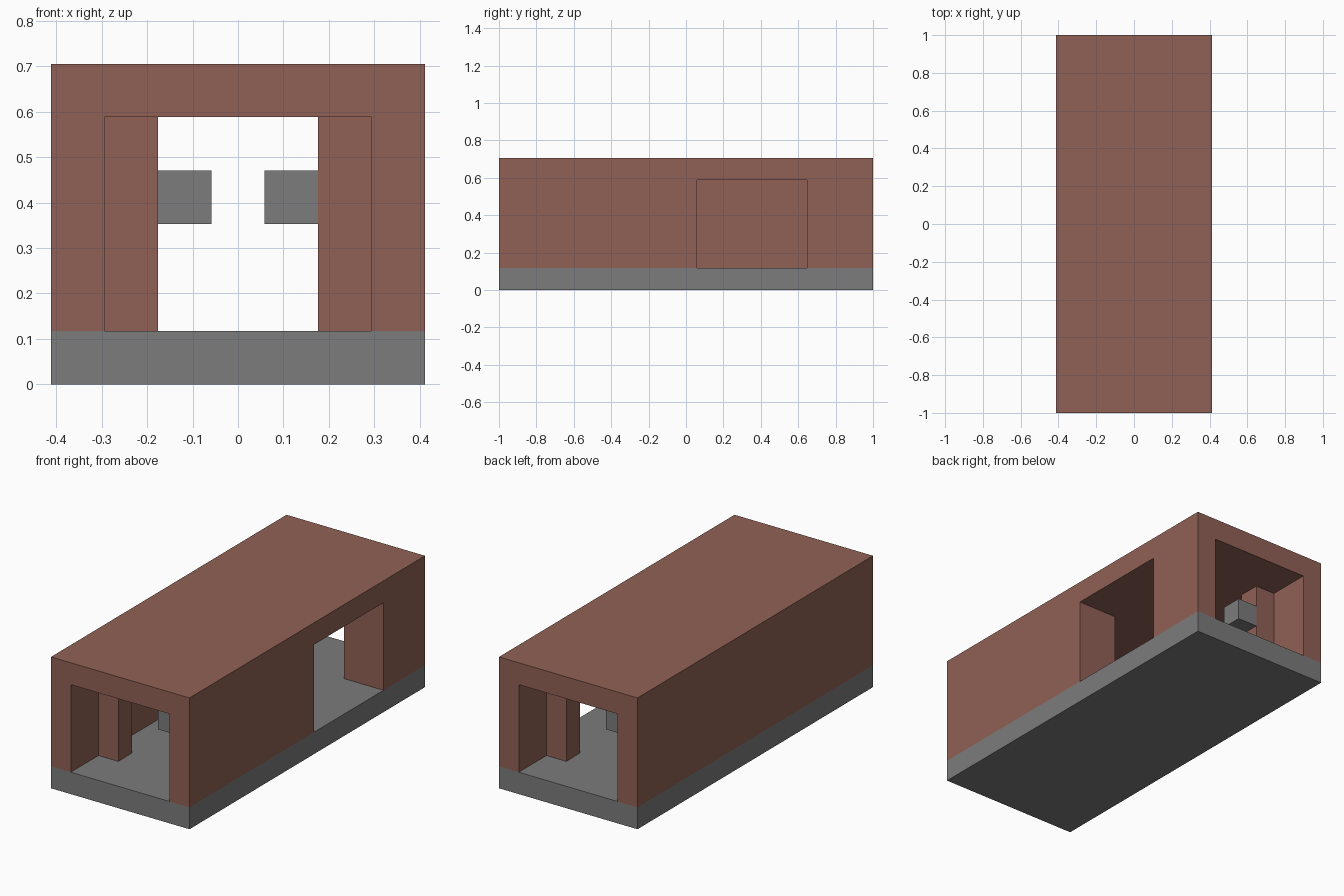
import bpy
import bmesh

cube = bpy.data.objects.get("Cube")
if cube:
    bpy.data.objects.remove(cube, do_unlink=True)

# All measures are in grid units; the model is 34 units long
U = 2 / 34
HALF_W, HALF_L = 7, 17
FLOOR, CEILING, TOP = 2, 10, 12
WALL_IN, POST_IN = 5, 3


def make_material(name, colour):
    mat = bpy.data.materials.new(name)
    mat.use_nodes = True
    mat.diffuse_color = (*colour, 1)
    mat.node_tree.nodes["Principled BSDF"].inputs["Base Color"].default_value = (*colour, 1)
    return mat


brown = make_material("red brown", (0.28, 0.12, 0.09))
grey = make_material("mid grey", (0.2, 0.2, 0.2))


def prism(name, outline, z0, z1, mat):
    """Extrude a plan outline upward from z0 to z1."""
    bm = bmesh.new()
    base = bm.faces.new([bm.verts.new((x * U, y * U, z0 * U)) for x, y in outline])
    extruded = bmesh.ops.extrude_face_region(bm, geom=[base])["geom"]
    verts = [v for v in extruded if isinstance(v, bmesh.types.BMVert)]
    bmesh.ops.translate(bm, verts=verts, vec=(0, 0, (z1 - z0) * U))
    bmesh.ops.recalc_face_normals(bm, faces=bm.faces[:])
    mesh = bpy.data.meshes.new(name)
    bm.to_mesh(mesh)
    bm.free()
    mesh.materials.append(mat)
    obj = bpy.data.objects.new(name, mesh)
    bpy.context.collection.objects.link(obj)
    return obj


def box(name, x0, x1, y0, y1, z0, z1, mat):
    return prism(name, [(x0, y0), (x1, y0), (x1, y1), (x0, y1)], z0, z1, mat)


def wall(name, side, y0, y1, posts):
    """Wall plan with posts projecting inward over the given y ranges."""
    inner = []
    for a, b in posts:
        inner += [(WALL_IN, a), (POST_IN, a), (POST_IN, b), (WALL_IN, b)]
    outline = [(HALF_W, y1), (HALF_W, y0), (WALL_IN, y0)] + inner + [(WALL_IN, y1)]
    # Drop doubled corners where a post meets the wall end
    clean = [p for p in outline if outline.count(p) == 1]
    return prism(name, [(side * x, y) for x, y in clean], FLOOR, CEILING, brown)


# Floor and roof slabs
box("floor_slab", -HALF_W, HALF_W, -HALF_L, HALF_L, 0, FLOOR, grey)
box("roof_slab", -HALF_W, HALF_W, -HALF_L, HALF_L, CEILING, TOP, brown)

# Closed wall on one side, wall with a doorway on the other
front_post, middle_post, back_post = (-13, -11), (-1, 1), (11, 13)
wall("right_wall", -1, -HALF_L, HALF_L, [front_post, middle_post, back_post])
wall("left_wall_front", 1, -HALF_L, 1, [front_post, middle_post])
wall("left_wall_back", 1, 11, HALF_L, [back_post])

# Small blocks on diagonally opposite end posts
box("front_block", 1, POST_IN, *front_post, 6, 8, grey)
box("back_block", -POST_IN, -1, *back_post, 6, 8, grey)
